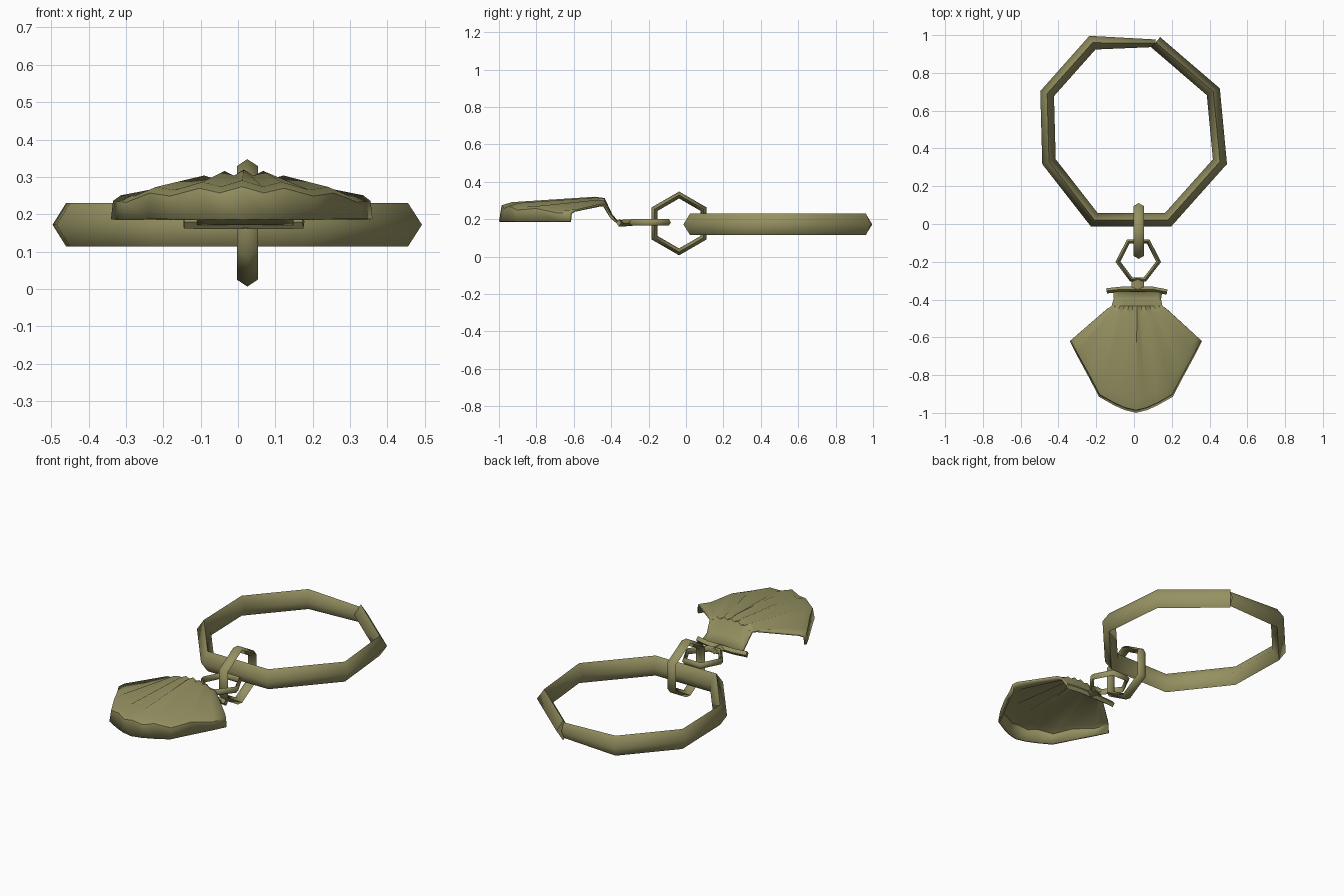
import bpy, bmesh, math
from mathutils import Vector

if "Cube" in bpy.data.objects:
    bpy.data.objects.remove(bpy.data.objects["Cube"])

brass = bpy.data.materials.new("aged_brass")
brass.diffuse_color = (0.305, 0.287, 0.122, 1)
brass.use_nodes = True
brass.node_tree.nodes["Principled BSDF"].inputs["Base Color"].default_value = brass.diffuse_color


def finish(bm, name, angle):
    bmesh.ops.recalc_face_normals(bm, faces=bm.faces)
    me = bpy.data.meshes.new(name)
    bm.to_mesh(me)
    bm.free()
    me.materials.append(brass)
    ob = bpy.data.objects.new(name, me)
    bpy.context.collection.objects.link(ob)
    bpy.ops.object.select_all(action='DESELECT')
    ob.select_set(True)
    bpy.context.view_layer.objects.active = ob
    bpy.ops.object.shade_smooth_by_angle(angle=math.radians(angle))
    return ob


def sweep(name, pts, normal, half_w, half_h, closed=True, start=1.0):
    """Mitred bar with a diamond section along a flat path."""
    bm = bmesh.new()
    n = Vector(normal)
    pts = [Vector(p) for p in pts]
    count = len(pts)
    rings = []
    for i, p in enumerate(pts):
        t_in = (p - pts[i - 1]).normalized()
        t_out = (pts[(i + 1) % count] - p).normalized()
        if not closed and i == 0:
            t_in = t_out
        if not closed and i == count - 1:
            t_out = t_in
        t = (t_in + t_out).normalized()
        s = start if i == 0 else 1.0
        side = t.cross(n) * (half_w * s / max(0.4, t.dot(t_in)))
        up = n * half_h * (0.5 + 0.5 * s)
        rings.append([bm.verts.new(p + d) for d in (side, up, -side, -up)])
    for i in range(count if closed else count - 1):
        a, b = rings[i], rings[(i + 1) % count]
        for k in range(4):
            m = (k + 1) % 4
            bm.faces.new((a[k], a[m], b[m], b[k]))
    if not closed:
        bm.faces.new(rings[0])
        bm.faces.new(rings[-1])
    return finish(bm, name, 70)


# Large eight-sided split ring, thin end tucked into the thick end
ring = [(0.115, 0.957), (-0.22, 0.96), (-0.46, 0.69), (-0.45, 0.33), (-0.21, 0.022),
        (0.18, 0.022), (0.455, 0.33), (0.42, 0.70), (0.115, 0.962)]
sweep("split_ring", [(x, y, 0.172) for x, y in ring], (0, 0, 1), 0.036, 0.058, False, 0.55)

# Upright six-sided link
sweep("upright_link", [(0.025, -0.037 + 0.152 * math.sin(i * math.pi / 3),
                        0.177 + 0.152 * math.cos(i * math.pi / 3)) for i in range(6)],
      (1, 0, 0), 0.016, 0.028)

# Flat link, narrower where it meets the shell
flat = [(0.13, -0.2), (0.075, -0.092), (-0.03, -0.092), (-0.085, -0.2), (-0.015, -0.293), (0.058, -0.293)]
sweep("flat_link", [(x, y, 0.183) for x, y in flat], (0, 0, 1), 0.011, 0.018)

# Short stem and hinge bar
sweep("stem", [(0.02, -0.285, 0.182), (0.02, -0.35, 0.178)], (0, 0, 1), 0.033, 0.018, False)
sweep("hinge_bar", [(-0.145, -0.354, 0.18), (-0.07, -0.346, 0.178), (0.1, -0.346, 0.178),
                    (0.175, -0.36, 0.18)], (0, 0, 1), 0.014, 0.018, False)

# Ribbed scallop shell, open underneath: rows from neck to turned-down rim
half = [(0, -1.0), (0.06, -0.985), (0.115, -0.96), (0.195, -0.915),
        (0.25, -0.81), (0.315, -0.69), (0.35, -0.62)]
rim = [(-x, y) for x, y in half[:0:-1]] + half
bm = bmesh.new()
rows = [[] for _ in range(7)]
for j, (x, y) in enumerate(rim):
    t = (j - 6) / 6
    dome = 1 - t * t
    rib = 0.006 if j % 2 == 0 else -0.006
    rows[0].append((0.02 + 0.13 * t, -0.355, 0.18))
    rows[1].append((0.018 + 0.125 * t, -0.395, 0.212 + 0.015 * dome))
    rows[2].append((0.016 + 0.135 * t, -0.435, 0.272 + 0.035 * dome + rib))
    for r, f, z in ((3, 0.1, 0.276 + 0.036 * dome), (4, 0.88, 0.243 + 0.04 * dome),
                    (5, 0.975, 0.228 + 0.038 * dome), (6, 1.0, 0.187)):
        bx, by = 0.016 + 0.135 * t, -0.43
        k = rib * (0 if r == 6 else 1.3)
        rows[r].append((bx + (x + 0.01 - bx) * f, by + (y - by) * f, z + k))
grid = [[bm.verts.new(p) for p in row] for row in rows]
for a, b in zip(grid, grid[1:]):
    for j in range(len(rim) - 1):
        bm.faces.new((a[j], b[j], b[j + 1], a[j + 1]))
bm.normal_update()
shell = finish(bm, "scallop_shell", 40)
if sum(p.normal.z for p in shell.data.polygons) < 0:
    shell.data.flip_normals()
mod = shell.modifiers.new("thickness", 'SOLIDIFY')
mod.thickness = 0.012
mod.offset = -1
